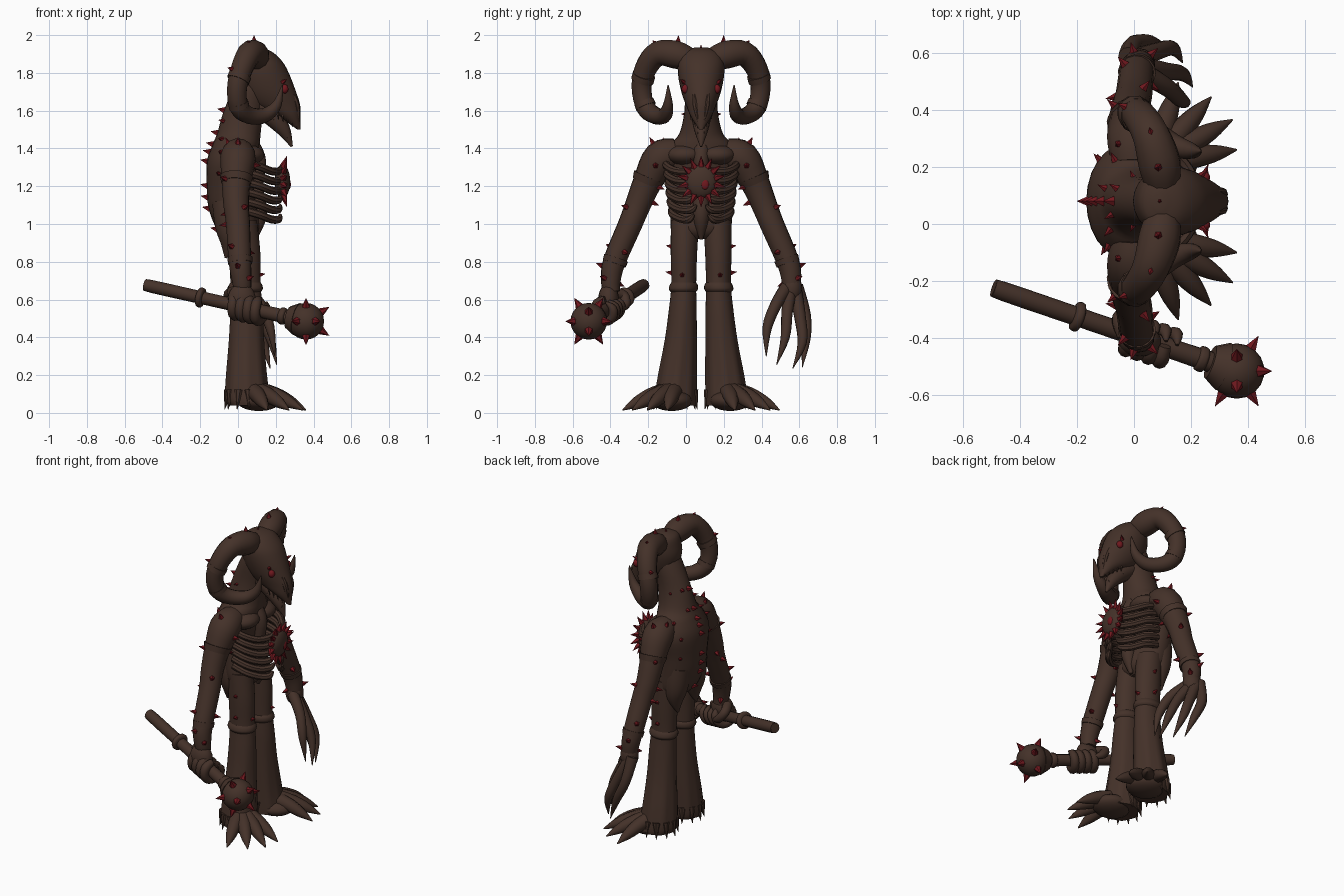
import bpy, bmesh, math, random
from mathutils import Vector as V, Matrix

if "Cube" in bpy.data.objects:
    bpy.data.objects.remove(bpy.data.objects["Cube"])

random.seed(4)
C = 0.08            # body's plane of symmetry in y; the figure looks along +x
pi = math.pi


def material(name, col):
    m = bpy.data.materials.new(name)
    m.diffuse_color = (*col, 1)
    m.use_nodes = True
    m.node_tree.nodes["Principled BSDF"].inputs["Base Color"].default_value = m.diffuse_color
    return m


BROWN = material("dark brown hide", (0.058, 0.031, 0.022))
RED = material("deep red", (0.16, 0.009, 0.013))


def finish(bm, name, mat):
    bmesh.ops.recalc_face_normals(bm, faces=bm.faces)
    me = bpy.data.meshes.new(name)
    bm.to_mesh(me)
    bm.free()
    me.materials.append(mat)
    ob = bpy.data.objects.new(name, me)
    bpy.context.collection.objects.link(ob)
    return ob


def sample(rows, steps):
    """Catmull-Rom resampling of rows of numbers."""
    rows = [V(r) for r in rows]
    out = []
    for i in range(len(rows) - 1):
        a, b, c, d = rows[max(i - 1, 0)], rows[i], rows[i + 1], rows[min(i + 2, len(rows) - 1)]
        for k in range(steps):
            t = k / steps
            out.append(0.5 * (2 * b + (c - a) * t + (2 * a - 5 * b + 4 * c - d) * t * t
                              + (3 * b - a - 3 * c + d) * t ** 3))
    return out + [rows[-1]]


def skin(name, rings, mat=BROWN):
    bm = bmesh.new()
    vs = [[bm.verts.new(p) for p in r] for r in rings]
    n = len(vs[0])
    for a, b in zip(vs, vs[1:]):
        for i in range(n):
            bm.faces.new((a[i], a[(i + 1) % n], b[(i + 1) % n], b[i]))
    bm.faces.new(vs[0])
    bm.faces.new(vs[-1])
    return finish(bm, name, mat)


def loft(name, rows, n=24, steps=4, folds=0.0):
    """Rows of z, x, y, rx, ry give level elliptical sections."""
    rings = []
    for z, x, y, rx, ry in sample(rows, steps):
        f = folds * max(0, min(1, (0.6 - z) / 0.4))
        rings.append([(x + rx * math.cos(a) * (1 + f * math.cos(8 * a)),
                       y + ry * math.sin(a) * (1 + f * math.cos(8 * a)), z)
                      for a in (2 * pi * i / n for i in range(n))])
    return skin(name, rings)


def tube(name, pts, radii, n=12, steps=4):
    rows = sample([(*p, r) for p, r in zip(pts, radii)], steps)
    cs = [V(r[:3]) for r in rows]
    u = None
    rings = []
    for i, c in enumerate(cs):
        t = (cs[min(i + 1, len(cs) - 1)] - cs[max(i - 1, 0)]).normalized()
        u = (u or t.orthogonal())
        u = (u - t * u.dot(t)).normalized()
        w, r = t.cross(u), max(rows[i][3], 0.001)
        rings.append([c + r * (u * math.cos(2 * pi * k / n) + w * math.sin(2 * pi * k / n)) for k in range(n)])
    return skin(name, rings)


def ball(name, loc, scale, mat=BROWN):
    bm = bmesh.new()
    bmesh.ops.create_uvsphere(bm, u_segments=18, v_segments=12, radius=1,
                              matrix=Matrix.Translation(loc) @ Matrix.Diagonal((*scale, 1)))
    return finish(bm, name, mat)


def spikes(name, items, mat=RED, sides=5):
    """Items of position, direction, length, radius."""
    bm = bmesh.new()
    for p, d, ln, r in items:
        d = V(d).normalized()
        rot = d.to_track_quat('Z', 'Y').to_matrix().to_4x4()
        bmesh.ops.create_cone(bm, cap_ends=True, segments=sides, radius1=r, radius2=0.0005, depth=ln,
                              matrix=Matrix.Translation(V(p) + d * ln / 2) @ rot)
    return finish(bm, name, mat)


# Torso with neck, and the spine spikes
torso = [(.92, .0, C, .07, .11), (.97, .0, C, .112, .155), (1.08, -.025, C, .13, .165),
         (1.2, -.04, C, .125, .175), (1.33, -.03, C, .135, .20), (1.42, -.01, C, .125, .165),
         (1.48, .005, C, .115, .115), (1.6, .03, C, .105, .088), (1.75, .08, C, .09, .085), (1.86, .11, C, .06, .06)]
loft("torso", torso)
back = sample(torso[1:8], 2)
spikes("spine_spikes", [((r[1] - r[3] + .006, C, r[0]), (-1, 0, .25), .042, .02) for r in back[::2] + back[3:8:4]])
side = []
for i, r in enumerate(back[4:]):
    a = random.uniform(2.0, 2.8)
    d = (math.cos(a), (-1) ** i * math.sin(a), .2)
    side.append(((r[1] + .96 * r[3] * d[0], C + .96 * r[4] * d[1], r[0]), d, .035, .014))
spikes("flank_spikes", side)

# Skull, jaw, teeth and eyes
loft("skull", [(1.935, .09, C, .02, .03), (1.915, .10, C, .075, .09), (1.86, .12, C, .115, .12),
               (1.79, .135, C, .138, .122), (1.70, .165, C, .142, .105), (1.63, .205, C, .124, .08),
               (1.57, .27, C, .06, .055), (1.50, .322, C, .008, .01)])
tube("lower_jaw", [(.09, C, 1.64), (.17, C, 1.58), (.24, C, 1.50), (.285, C, 1.41)], [.06, .055, .038, .006])
teeth = []
for s in (-1, 1):
    for k in range(5):
        teeth.append(((.21 + .024 * k, C + s * (.055 - .009 * k), 1.60 - .012 * k), (.1, 0, -1), .05, .009))
        teeth.append(((.19 + .018 * k, C + s * (.045 - .007 * k), 1.55 - .024 * k), (.5, 0, 1), .04, .007))
    ball("eye", (.247, C + s * .083, 1.715), (.02, .02, .024), RED)
    spikes("brow_spikes", [((.235, C + s * .09, 1.75), (.7, s * .6, .5), .035, .013),
                           ((.0, C + s * .08, 1.58), (-.5, s, .1), .03, .012)])
    tube("nostril_ridge", [(.285, C + s * .035, 1.70), (.31, C + s * .03, 1.63), (.32, C + s * .015, 1.54)],
         [.01, .017, .006], 8)
spikes("teeth", teeth, BROWN)
spikes("crown_spike", [((.09, C, 1.915), (0, 0, 1), .035, .014)])

# Ribs, heart and its crown of thorns
for s in (-1, 1):
    ball("chest_muscle", (.045, C + s * .085, 1.365), (.095, .10, .055))
    for k in range(6):
        z = 1.30 - .051 * k
        w = .185 - .006 * k
        inner = .06 if k < 4 else .05 + .012 * (k - 4)
        tube("rib", [(.02, C + s * w, z + .03), (.11, C + s * (w - .005), z + .005), (.175, C + s * (w - .055), z - .02),
                     (.215, C + s * inner, z - .02), (.225, C + s * (inner - .025), z + .005)],
             [.021, .021, .021, .02, .007], 8)
tube("breastbone", [(.08, C, 1.40), (.11, C, 1.33), (.10, C, 1.2), (.11, C, 1.05), (.09, C, .92)],
     [.045, .04, .035, .045, .01])
ball("heart", (.235, C, 1.225), (.042, .085, .09))
ring = [(0, math.cos(a), math.sin(a)) for a in (2 * pi * (k + .5) / 14 for k in range(14))]
spikes("heart_spikes", [((.24, C + .076 * d[1], 1.225 + .08 * d[2]), V(d) + V((.35, 0, 0)), .06, .02) for d in ring])
ball("heart_wound", (.268, C + .02, 1.21), (.012, .022, .028), RED)

for s in (-1, 1):
    def P(x, y, z):
        return V((x, C + s * y, z))

    # Horns
    horn = [(.10, .05, 1.865), (.09, .13, 1.895), (.06, .23, 1.90), (.02, .295, 1.82), (-.005, .315, 1.72),
            (.005, .295, 1.62), (.06, .245, 1.575), (.14, .195, 1.575), (.205, .175, 1.63), (.235, .175, 1.735)]
    tube("horn", [P(*p) for p in horn], [.06, .075, .066, .059, .054, .051, .046, .04, .027, .003], 12)
    tube("horn_band", [P(.012, .302, 1.79), P(0, .311, 1.76)], [.062, .062], 12)
    tube("horn_band", [P(.0, .302, 1.645), P(.006, .292, 1.62)], [.055, .056], 12)
    spikes("horn_spikes", [(P(.085, .12, 1.96), (0, 0, 1), .04, .017), (P(.06, .24, 1.955), (-.3, s, 1), .025, .014),
                           (P(-.03, .33, 1.82), (-1, s * .4, .3), .03, .014)])

    # Arms with cuffs and thorns
    arm = [(0, .13, 1.375), (0, .215, 1.345), (-.01, .285, 1.22), (-.01, .335, 1.1), (0, .375, 1.0),
           (.01, .46, .80), (.02, .478, .70), (.025, .475, .64)]
    rad = [.08, .095, .077, .068, .064, .06, .052, .045]
    tube("arm", [P(*p) for p in arm], rad, 14)
    tube("upper_arm_cuff", [P(-.008, .275, 1.25), P(-.01, .29, 1.215)], [.088, .078], 14)
    tube("wrist_cuff", [P(.01, .45, .82), P(.012, .46, .79)], [.067, .064], 14)
    thorns = []
    for i, r in enumerate(sample([(*p, q) for p, q in zip(arm, rad)], 3)[4:20:2]):
        for a in (i * 2.4, i * 2.4 + pi * .9)[:1 + i % 2]:
            d = V((math.cos(a), s * math.sin(a) * .92, math.sin(a) * .38))
            thorns.append((P(*r[:3]) + d * r[3] * .95, d, .04, .017))
    thorns += [(P(0, .25, 1.415), (0, s * .5, 1), .05, .022), (P(-.05, .2, 1.42), (-.4, 0, 1), .04, .018)]
    spikes("arm_thorns", thorns)

    # Hip drape, thigh, knee band, flared shin
    tube("hip_drape", [P(-.06, .08, 1.12), P(-.05, .09, 1.0), P(-.045, .095, .91), P(-.065, .095, .82)],
         [.08, .075, .055, .006], 12)
    loft("leg", [(1.02, .02, C + s * .085, .08, .075), (.85, .035, C + s * .091, .083, .07),
                 (.68, .04, C + s * .092, .08, .066), (.55, .045, C + s * .097, .085, .073),
                 (.38, .045, C + s * .108, .092, .084), (.2, .045, C + s * .125, .105, .10),
                 (.08, .05, C + s * .135, .115, .108), (.04, .06, C + s * .137, .11, .105)], 32, 4, .035)
    loft("knee_band", [(.64, .04, C + s * .094, .08, .067), (.655, .04, C + s * .094, .091, .077),
                       (.675, .04, C + s * .092, .089, .075), (.69, .04, C + s * .092, .08, .066)])
    spikes("leg_thorns", [(P(.04, .155, .74), (0, s, .2), .035, .015), (P(.04, .157, .88), (.1, s, .2), .03, .014),
                          (P(.115, .1, .73), (1, 0, .2), .03, .014)])

    # Feet: clawed toes and heel spurs
    ball("foot", P(.11, .155, .065), (.12, .11, .055))
    for tx, ty in ((.36, .18), (.345, .285), (.27, .365), (.155, .415)):
        b = V((.06, .13))
        m, q = b.lerp(V((tx, ty)), .45), b.lerp(V((tx, ty)), .75)
        tube("toe", [P(b.x, b.y, .13), P(m.x, m.y, .095), P(q.x, q.y, .055), P(tx, ty, .015)],
             [.05, .042, .03, .003], 10)
    spikes("heel_spurs", [(P(.05 + .10 * math.cos(a), .135 + .095 * math.sin(a), .12),
                           (.2 * math.cos(a), s * .2 * math.sin(a), -1), .105, .026)
                          for a in (1.5 + .55 * k for k in range(7))], BROWN, 8)

# Open clawed hand
ball("open_palm", (.02, .56, .66), (.055, .055, .08))
for pts in ([(.03, .53, .66), (.12, .475, .57), (.17, .43, .45), (.195, .425, .30)],
            [(.03, .55, .64), (.11, .535, .53), (.17, .525, .4), (.205, .48, .255)],
            [(.01, .58, .64), (.08, .605, .5), (.135, .615, .37), (.17, .565, .235)],
            [(-.02, .585, .67), (.0, .63, .52), (.06, .635, .39), (.12, .615, .24)]):
    tube("claw", pts, [.036, .031, .025, .002], 10)

# Mace: shaft, bands, spiked head
A, B = V((-.46, -.235, .67)), V((.36, -.515, .485))
axis = (B - A).normalized()
tube("mace_shaft", [A - axis * .015, A, A.lerp(B, .5), B], [.024, .034, .034, .038], 14)
for t, r in ((.32, .052), (.85, .045)):
    c = A.lerp(B, t)
    tube("mace_band", [c - axis * .018, c - axis * .01, c + axis * .01, c + axis * .018], [.036, r, r, .036], 14)
ball("mace_head", B, (.097, .097, .097))
tube("mace_neck", [B - axis * .10, B - axis * .05], [.06, .088], 14)
g = (1 + 5 ** .5) / 2
dirs = [V(v).normalized() for a in (-1, 1) for b in (-g, g) for v in ((0, a, b), (a, b, 0), (b, 0, a))]
spikes("mace_spikes", [(B + d * .085, d, .06, .026) for d in dirs if d.dot(axis) > -.6], RED, 6)

# Gripping fist: fingers coil around the shaft
u = axis.cross(V((0, 0, 1))).normalized()
w = axis.cross(u)
for k in range(4):
    c = A.lerp(B, .535 + .048 * k)
    tube("grip_finger", [c + .054 * (u * math.cos(a) + w * math.sin(a)) + axis * .006 * j
                         for j, a in enumerate(-1.6 + .85 * j for j in range(8))],
         [.022, .028, .028, .029, .027, .026, .022, .006], 10, 3)
ball("fist_palm", (.02, -.41, .60), (.075, .055, .085))
tube("grip_thumb", [(-.03, -.39, .64), (-.05, -.33, .62), (-.01, -.32, .57), (.05, -.35, .55)],
     [.03, .028, .024, .005], 10)

bpy.ops.object.select_all(action='SELECT')
bpy.context.view_layer.objects.active = bpy.context.selected_objects[0]
bpy.ops.object.shade_smooth_by_angle(angle=math.radians(40))
